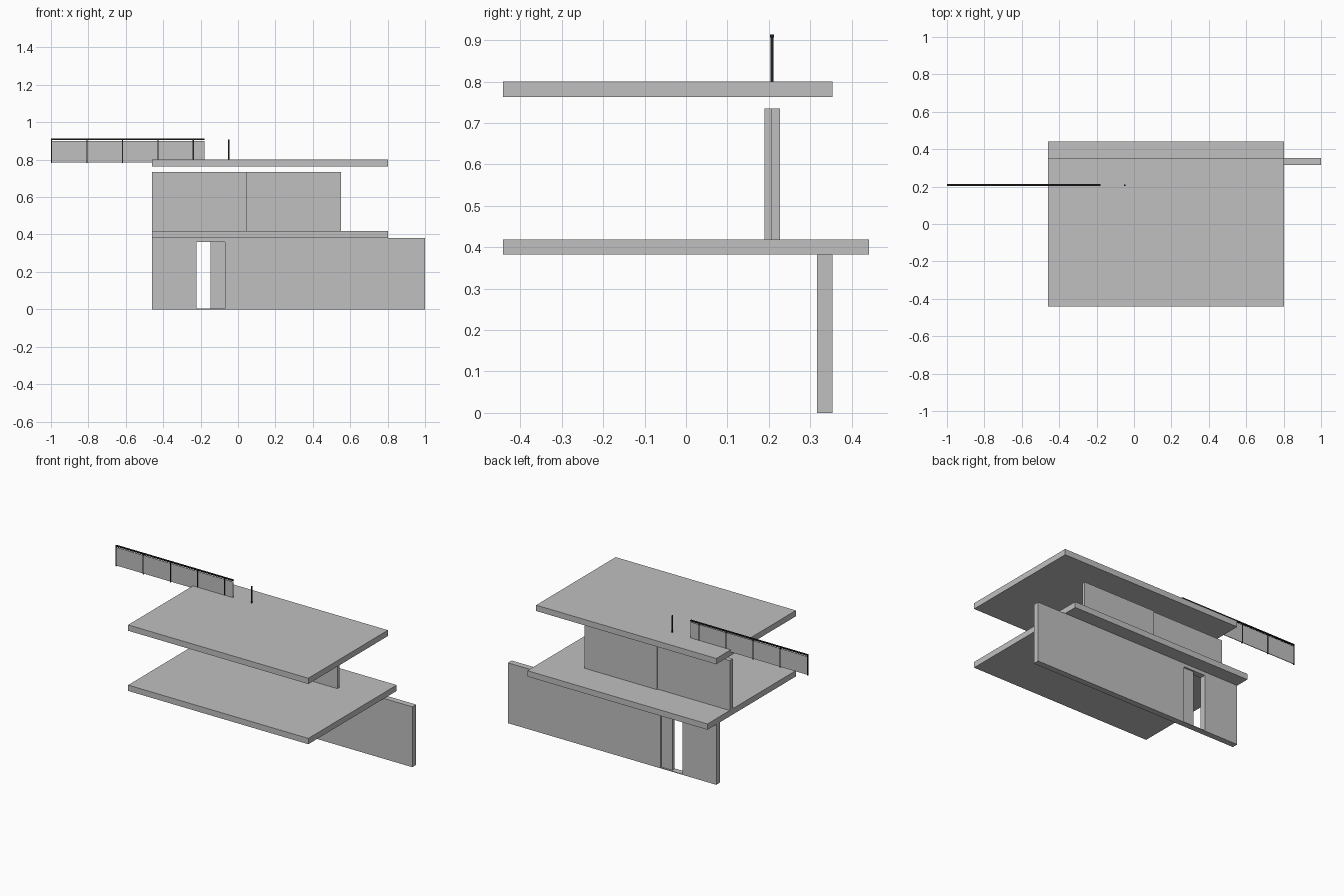
import bpy, bmesh

if "Cube" in bpy.data.objects:
    bpy.data.objects.remove(bpy.data.objects["Cube"])


def material(name, value):
    m = bpy.data.materials.new(name)
    m.diffuse_color = (value, value, value, 1)
    m.use_nodes = True
    m.node_tree.nodes["Principled BSDF"].inputs["Base Color"].default_value = m.diffuse_color
    return m


grey = material("plain_grey", 0.527)
dark = material("dark_metal", 0.015)


def finish(name, bm, mat):
    bmesh.ops.recalc_face_normals(bm, faces=bm.faces[:])
    mesh = bpy.data.meshes.new(name)
    bm.to_mesh(mesh)
    bm.free()
    mesh.materials.append(mat)
    ob = bpy.data.objects.new(name, mesh)
    bpy.context.collection.objects.link(ob)
    return ob


def prism(name, outline, y0, y1, mat):
    """Extrude an x-z outline from y0 to y1."""
    bm = bmesh.new()
    face = bm.faces.new([bm.verts.new((x, y0, z)) for x, z in outline])
    ext = bmesh.ops.extrude_face_region(bm, geom=[face])
    verts = [g for g in ext["geom"] if isinstance(g, bmesh.types.BMVert)]
    bmesh.ops.translate(bm, verts=verts, vec=(0, y1 - y0, 0))
    return finish(name, bm, mat)


def box(name, x, y, z, mat):
    outline = [(x[0], z[0]), (x[1], z[0]), (x[1], z[1]), (x[0], z[1])]
    return prism(name, outline, y[0], y[1], mat)


# Floor and roof slabs
box("floor_slab", (-0.46, 0.802), (-0.442, 0.442), (0.382, 0.419), grey)
box("roof_slab", (-0.46, 0.802), (-0.442, 0.354), (0.763, 0.80), grey)

# Ground floor wall with a doorway
left, right, head = -0.222, -0.07, 0.36
prism("lower_wall",
      [(-0.46, 0), (left, 0), (left, head), (right, head), (right, 0),
       (1.0, 0), (1.0, 0.382), (-0.46, 0.382)],
      0.316, 0.354, grey)
box("door_sill", (left, right), (0.316, 0.354), (0, 0.004), grey)
box("door_leaf", (-0.146, right), (0.326, 0.344), (0.004, head), grey)

# Upper wall made of two offset panels
box("upper_wall_right", (0.045, 0.552), (0.207, 0.227), (0.419, 0.735), grey)
box("upper_wall_left", (-0.46, 0.045), (0.189, 0.219), (0.419, 0.735), grey)

# Balcony railing: glass, evenly spaced posts and a handrail
rail_y = 0.2077
box("railing_glass", (-1.0, -0.178), (rail_y - 0.002, rail_y + 0.002),
    (0.785, 0.90), grey)
box("handrail", (-1.0, -0.178), (rail_y - 0.005, rail_y + 0.005),
    (0.906, 0.913), dark)
for i in range(6):
    x = -0.997 + 0.1895 * i
    box(f"railing_post_{i + 1}", (x - 0.003, x + 0.003),
        (rail_y - 0.0035, rail_y + 0.0035), (0.781, 0.907), dark)
